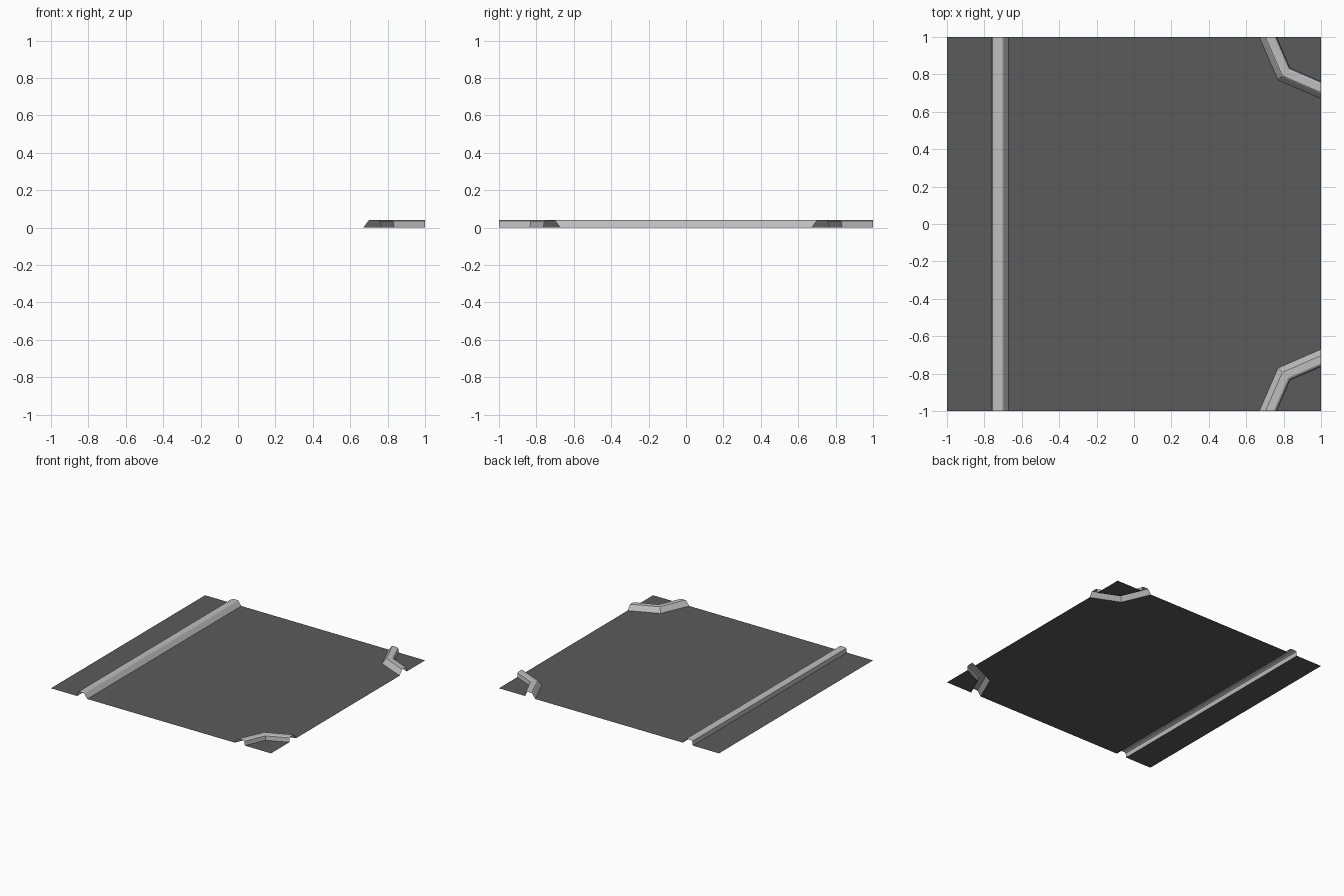
import bpy

if "Cube" in bpy.data.objects:
    bpy.data.objects.remove(bpy.data.objects["Cube"])

def material(name, c):
    m = bpy.data.materials.new(name)
    m.diffuse_color = (c, c, c * 1.01, 1)
    m.use_nodes = True
    m.node_tree.nodes["Principled BSDF"].inputs["Base Color"].default_value = m.diffuse_color
    return m

asphalt = material("dark asphalt", 0.105)
concrete = material("light concrete", 0.52)

def make(name, verts, faces, mat):
    me = bpy.data.meshes.new(name)
    me.from_pydata(verts, [], faces)
    me.materials.append(mat)
    ob = bpy.data.objects.new(name, me)
    bpy.context.collection.objects.link(ob)
    return ob

# Kerb cross-section: distance from the centre line along the tile edge, height
PROFILE = [(0.67, 0), (0.697, 0.036), (0.703, 0.04), (0.745, 0.04), (0.757, 0.034), (0.762, 0)]

def straight(e):
    return [(-e, -1), (-e, 1)]

def corner(e, side):
    v = (e + 0.435) / 1.435          # bend point on the diagonal
    pts = [(e, -1), (v, -v), (1, -e)]
    return pts if side < 0 else [(x, -y) for x, y in reversed(pts)]

def kerb(name, path):
    verts, faces = [], []
    n = len(path(0.7))
    for e, z in PROFILE:
        verts += [(x, y, z) for x, y in path(e)]
    for i in range(len(PROFILE) - 1):
        for j in range(n - 1):
            a = i * n + j
            faces.append((a, a + n, a + n + 1, a + 1))
    if path is straight:
        faces = [f[::-1] for f in faces]
    # outward normals: the flat top strip must face up
    ob = make(name, verts, faces, concrete)
    top = ob.data.polygons[2 * (n - 1)]
    if top.normal.z < 0:
        ob.data.flip_normals()

def flat(name, pts):
    ob = make(name, [(x, y, 0) for x, y in pts], [range(len(pts))], asphalt)
    if ob.data.polygons[0].normal.z < 0:
        ob.data.flip_normals()

# Kerbs
front = lambda e: corner(e, -1)
back = lambda e: corner(e, 1)
kerb("straight_kerb", straight)
kerb("front_corner_kerb", front)
kerb("back_corner_kerb", back)

# Road and the ground beyond each kerb (open beneath the kerbs)
inner, outer = PROFILE[0][0], PROFILE[-1][0]
flat("road", [(-inner, -1)] + front(inner) + back(inner) + [(-inner, 1)])
flat("left_pavement", [(-1, -1), (-outer, -1), (-outer, 1), (-1, 1)])
flat("front_corner_pavement", front(outer) + [(1, -1)])
flat("back_corner_pavement", back(outer) + [(1, 1)])
